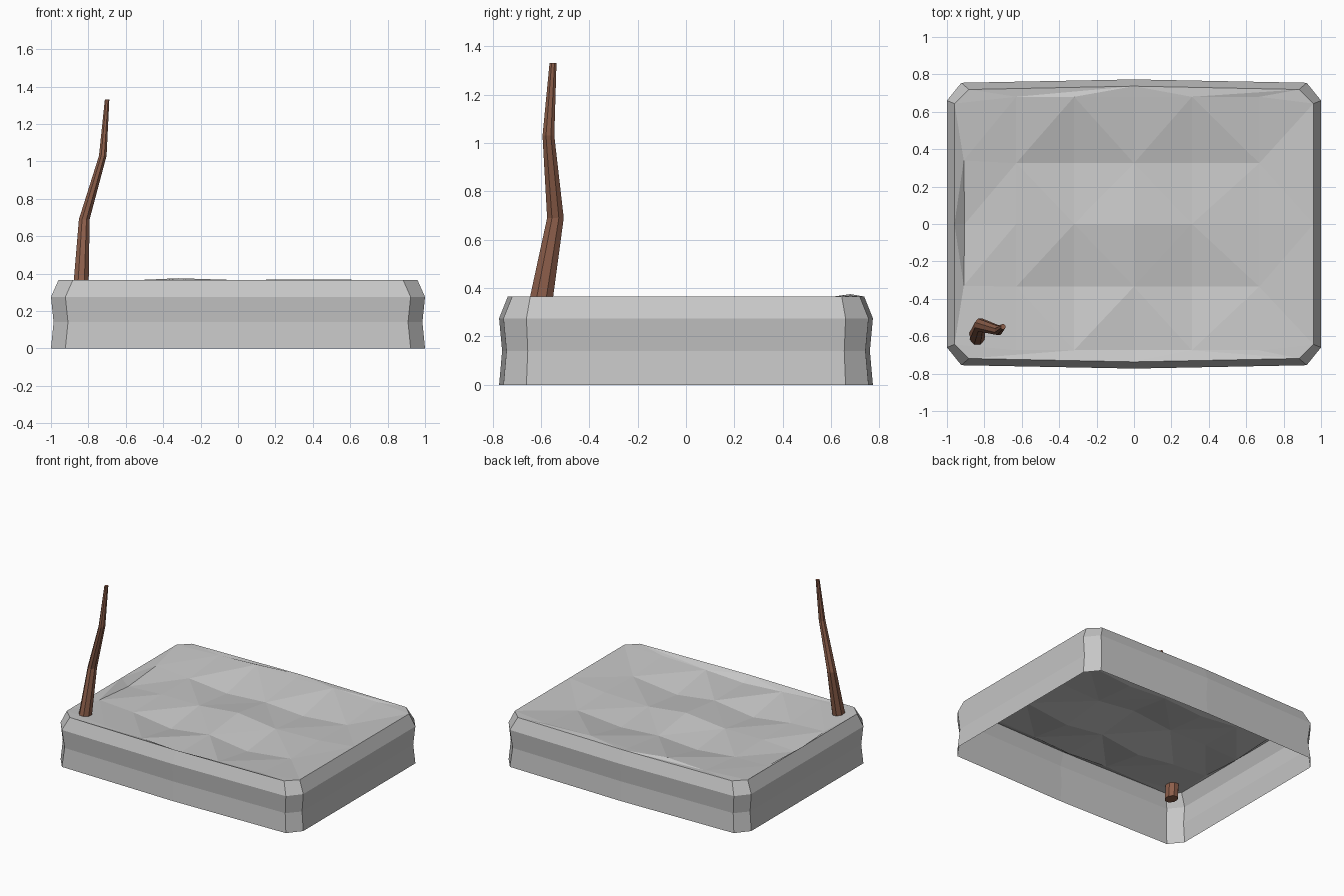
import bpy, bmesh, math
from mathutils import Vector
from mathutils.geometry import delaunay_2d_cdt

if "Cube" in bpy.data.objects:
    bpy.data.objects.remove(bpy.data.objects["Cube"], do_unlink=True)


def material(name, color):
    mat = bpy.data.materials.new(name)
    mat.use_nodes = True
    mat.diffuse_color = (*color, 1)
    mat.node_tree.nodes["Principled BSDF"].inputs["Base Color"].default_value = (*color, 1)
    return mat


def add_object(name, bm, mat):
    mesh = bpy.data.meshes.new(name)
    bm.to_mesh(mesh)
    bm.free()
    mesh.materials.append(mat)
    obj = bpy.data.objects.new(name, mesh)
    bpy.context.collection.objects.link(obj)
    return obj


def loft(bm, rings):
    """Join closed rings of points, listed counterclockwise from the bottom up."""
    loops = [[bm.verts.new(p) for p in ring] for ring in rings]
    for low, high in zip(loops, loops[1:]):
        for i in range(len(low)):
            j = (i + 1) % len(low)
            bm.faces.new((low[i], low[j], high[j], high[i]))
    return loops


def outline(inset, z):
    """Chamfered rectangle with slightly bowed long sides."""
    a, b = (1 - inset, 0.66 - inset * 0.4), (0.923 - inset, 0.755 - inset * 0.9)
    half = [(a[0], 0), a, b, (0, 0.773 - inset * 0.9), (-b[0], b[1]), (-a[0], a[1])]
    return [(s * x, s * y, z) for s in (1, -1) for x, y in half]


stone = material("grey stone", (0.57, 0.57, 0.57))
bark = material("brown bark", (0.27, 0.115, 0.07))

# Outer wall: an open band with a waist and a bevelled top edge
bm = bmesh.new()
top = outline(0.04, 0.365)
loft(bm, [outline(0, 0), outline(0.014, 0.14), outline(0, 0.275), top])
add_object("outer_wall", bm, stone)

# Ground: faceted sheet inside the wall, a grid of shallow pits and peaks
xs = (-0.63, -0.32, 0, 0.31, 0.67)
ys = (0.68, 0.325, 0, -0.335, -0.675)
heights = (
    (0.361, 0.375, 0.359, 0.369, 0.36),
    (0.325, 0.295, 0.315, 0.295, 0.325),
    (0.33, 0.33, 0.362, 0.325, 0.335),
    (0.325, 0.285, 0.325, 0.285, 0.325),
    (0.355, 0.345, 0.325, 0.34, 0.35),
)
points = [Vector((x, y, heights[r][c])) for r, y in enumerate(ys) for c, x in enumerate(xs)]
edges = []
for r in range(5):
    for c in range(5):
        n = r * 5 + c
        if c < 4:
            edges.append((n, n + 1))
        if r < 4:
            edges.append((n, n + 5))
        if c < 4 and r < 4:
            edges.append((n, n + 6) if (r + c) % 2 else (n + 1, n + 5))
first = len(points)
points += [Vector(p) for p in top]
edges += [(first + i, first + (i + 1) % len(top)) for i in range(len(top))]
# Trough along the right-hand end
points += [Vector(p) for p in ((-0.91, 0.34, 0.34), (-0.905, 0, 0.315), (-0.91, -0.33, 0.34))]

flat, _, tris, origins, _, _ = delaunay_2d_cdt([p.xy for p in points], edges, [], 0, 1e-5)
bm = bmesh.new()
verts = [bm.verts.new((p.x, p.y, points[o[0]].z if o else 0.365)) for p, o in zip(flat, origins)]
for tri in tris:
    face = bm.faces.new([verts[i] for i in tri])
    face.normal_update()
    if face.normal.z < 0:
        face.normal_flip()
add_object("ground", bm, stone)

# Bent stick: eight-sided tapering rings rooted below the ground
path = (
    (-0.845, -0.615, 0.26, 0.043),
    (-0.838, -0.597, 0.365, 0.043),
    (-0.822, -0.54, 0.69, 0.031),
    (-0.723, -0.569, 1.03, 0.022),
    (-0.70, -0.55, 1.33, 0.013),
)
bm = bmesh.new()
angles = [(i + 0.5) * math.pi / 4 for i in range(8)]
rings = loft(bm, [
    [(x + r * math.cos(a), y + r * 1.2 * math.sin(a), z) for a in angles]
    for x, y, z, r in path
])
bm.faces.new(rings[0][::-1])
bm.faces.new(rings[-1])
add_object("stick", bm, bark)
